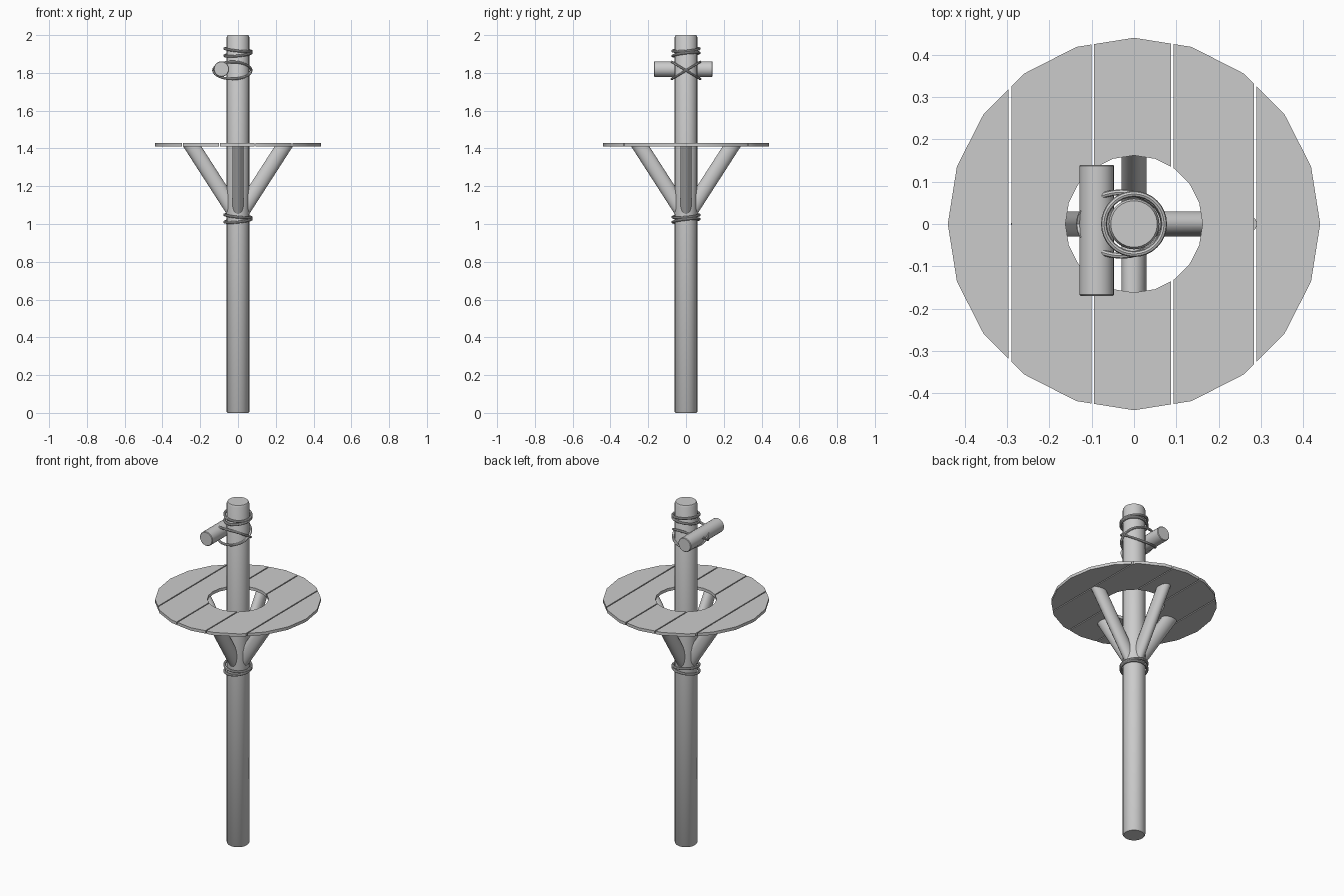
import bpy, bmesh
from math import sin, cos, pi
from mathutils import Vector, Matrix

if "Cube" in bpy.data.objects:
    bpy.data.objects.remove(bpy.data.objects["Cube"])


def finish(name, bm):
    bmesh.ops.recalc_face_normals(bm, faces=bm.faces[:])
    me = bpy.data.meshes.new(name)
    bm.to_mesh(me)
    bm.free()
    ob = bpy.data.objects.new(name, me)
    bpy.context.collection.objects.link(ob)
    bpy.ops.object.select_all(action='DESELECT')
    bpy.context.view_layer.objects.active = ob
    ob.select_set(True)
    bpy.ops.object.shade_smooth_by_angle(angle=0.7)
    return ob


def loft(name, sections, closed=False):
    """Skin equal-length rings of points; cap the ends unless closed."""
    bm = bmesh.new()
    rings = [[bm.verts.new(p) for p in s] for s in sections]
    pairs = list(zip(rings, rings[1:]))
    if closed:
        pairs.append((rings[-1], rings[0]))
    else:
        bm.faces.new(rings[0])
        bm.faces.new(rings[-1])
    n = len(rings[0])
    for a, b in pairs:
        for i in range(n):
            j = (i + 1) % n
            bm.faces.new((a[i], a[j], b[j], b[i]))
    return finish(name, bm)


def ellipse(cx, z, rx, ry, n=20):
    return [Vector((cx + rx * cos(2 * pi * i / n), ry * sin(2 * pi * i / n), z))
            for i in range(n)]


def rope_loop(name, z, rx, ry, cx=0.0, tilt_x=0.0, tilt_y=0.0, r=0.007, n=32):
    """Tilted elliptical loop of rope."""
    secs = []
    for i in range(n):
        a = 2 * pi * i / n
        out = Vector((cos(a), sin(a), 0))
        c = Vector((cx + rx * cos(a), ry * sin(a), z + tilt_x * cos(a) + tilt_y * sin(a)))
        secs.append([c + r * (out * cos(k * pi / 4) + Vector((0, 0, sin(k * pi / 4))))
                     for k in range(8)])
    loft(name, secs, closed=True)


# upright post with slightly eased ends
profile = [(0.055, 0), (0.06, 0.006), (0.06, 1.99), (0.055, 2.0)]
loft("post", [ellipse(0, z, r, r, 24) for r, z in profile])

# round platform sawn from parallel planks
cuts = [-0.5, -0.293, -0.097, 0.09, 0.286, 0.5]
GAP = 0.003
for k, (x0, x1) in enumerate(zip(cuts, cuts[1:])):
    bm = bmesh.new()
    prof = [(0.162, 1.411), (0.44, 1.411), (0.44, 1.428), (0.162, 1.428)]
    rings = [[bm.verts.new(p) for p in ellipse(0, z, r, r, 20)] for r, z in prof]
    for a, b in zip(rings, rings[1:] + rings[:1]):
        for i in range(20):
            j = (i + 1) % 20
            bm.faces.new((a[i], a[j], b[j], b[i]))
    for x, s in ((x0 + GAP, -1), (x1 - GAP, 1)):
        geom = bm.verts[:] + bm.edges[:] + bm.faces[:]
        bmesh.ops.bisect_plane(bm, geom=geom, plane_co=(x, 0, 0),
                               plane_no=(s, 0, 0), clear_outer=True)
        bmesh.ops.holes_fill(bm, edges=[e for e in bm.edges if e.is_boundary], sides=0)
    finish(f"platform_plank_{k + 1}", bm)

# four slanted braces below the platform
for k in range(4):
    brace = loft(f"brace_{k + 1}", [ellipse(0.01, 1.05, 0.048, 0.03, 16),
                                    ellipse(0.243, 1.412, 0.048, 0.03, 16)])
    brace.data.transform(Matrix.Rotation(k * pi / 2, 4, 'Z'))

# short cross peg lashed to the side of the post
peg = loft("cross_peg", [ellipse(0, z, r, r, 20) for r, z in
                         [(0.038, -0.14), (0.041, -0.137), (0.041, 0.167), (0.038, 0.17)]])
peg.data.transform(Matrix.Translation((-0.088, 0, 1.82)) @ Matrix.Rotation(pi / 2, 4, 'X'))

# crossed lashing around post and peg
for s in (-1, 1):
    rope_loop(f"peg_lashing_{'a' if s < 0 else 'b'}", 1.813, 0.1, 0.075,
              cx=-0.03, tilt_y=0.045 * s)

# rope windings at the brace feet and near the top
for name, z in (("brace_rope", 1.03), ("top_rope", 1.91)):
    rope_loop(name + "_lower", z - 0.012, 0.071, 0.071, tilt_x=0.007, tilt_y=0.008)
    rope_loop(name + "_upper", z + 0.012, 0.071, 0.071, tilt_x=-0.007, tilt_y=0.006)
